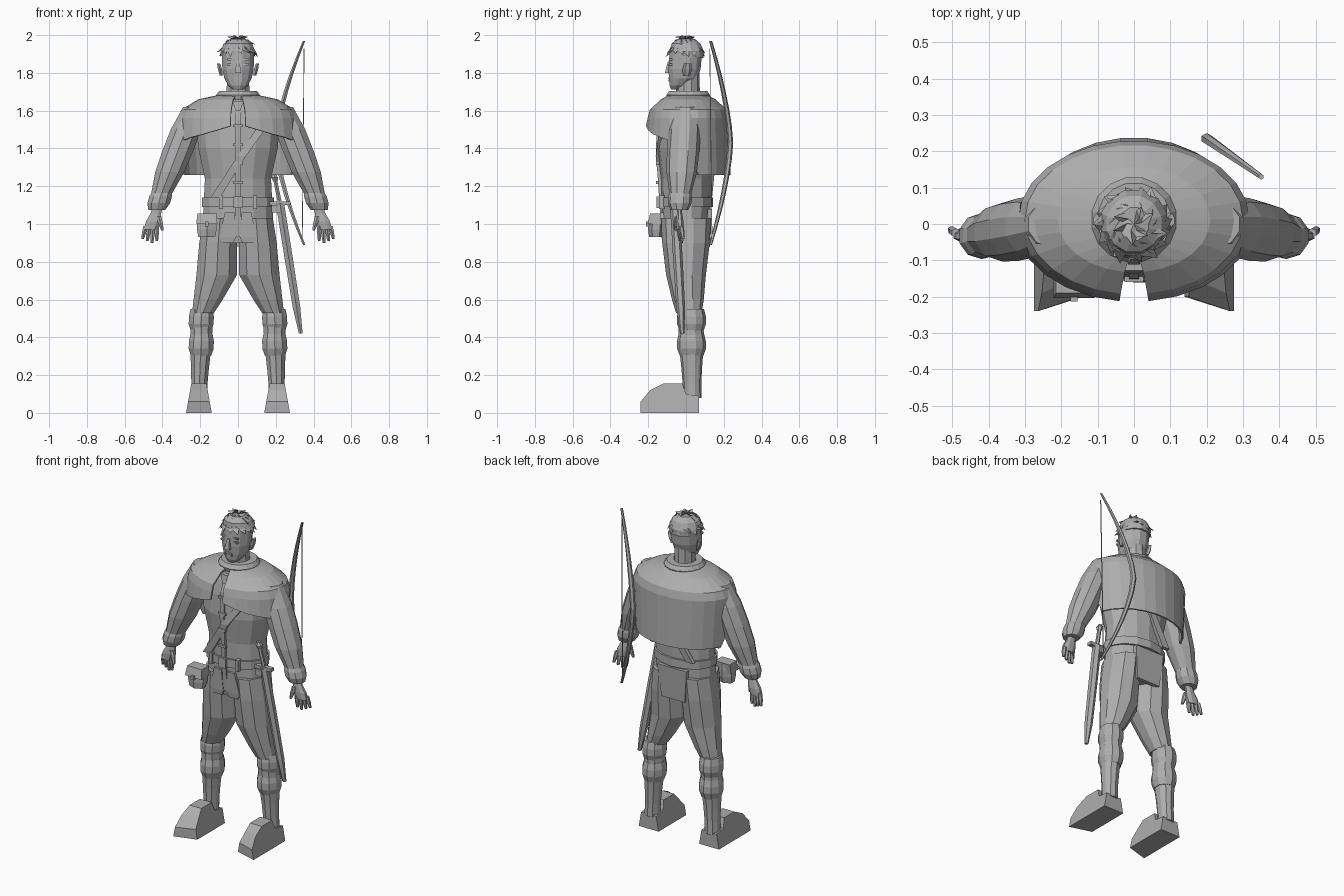
import bpy, bmesh, random
from math import sin, cos, pi, radians
from mathutils import Vector

cube = bpy.data.objects.get("Cube")
if cube:
    bpy.data.objects.remove(cube, do_unlink=True)

grey = bpy.data.materials.new("plain grey")
grey.use_nodes = True
colour = (.42, .42, .42, 1)
grey.diffuse_color = colour
grey.node_tree.nodes["Principled BSDF"].inputs["Base Color"].default_value = colour


def finish(name, bm, mirror=False, thickness=0):
    """Turn a bmesh into a flat shaded object, optionally mirrored or thickened."""
    bmesh.ops.recalc_face_normals(bm, faces=bm.faces)
    mesh = bpy.data.meshes.new(name)
    bm.to_mesh(mesh)
    bm.free()
    mesh.materials.append(grey)
    part = bpy.data.objects.new(name, mesh)
    bpy.context.collection.objects.link(part)
    if thickness:
        part.modifiers.new("thickness", 'SOLIDIFY').thickness = thickness
    if mirror:
        part.modifiers.new("mirror", 'MIRROR')


def bridge(bm, rows, closed=True):
    """Join successive rows of vertices with quads."""
    count = len(rows[0])
    for low, high in zip(rows, rows[1:]):
        for i in range(count if closed else count - 1):
            j = (i + 1) % count
            bm.faces.new((low[i], low[j], high[j], high[i]))


def ring(z, wide, deep, x=0, y=0):
    """A level cross-section: centre, half width and half depth."""
    return Vector((x, y, z)), wide, deep


def loft(name, rings, sides=12, mirror=False):
    """Skin a stack of level cross-sections and cap both ends."""
    bm = bmesh.new()
    grow = 1 / cos(pi / sides)
    angles = [2 * pi * (i + .5) / sides for i in range(sides)]
    rows = []
    for centre, wide, deep in rings:
        rows.append([bm.verts.new(centre + grow * Vector((wide * cos(a), deep * sin(a), 0)))
                     for a in angles])
    bridge(bm, rows)
    bm.faces.new(rows[0])
    bm.faces.new(rows[-1])
    finish(name, bm, mirror)


def taper(name, start, end, widths, flat=1, sides=8, mirror=False):
    """A straight part with evenly spaced widths; flat is depth over width."""
    start, end = Vector(start), Vector(end)
    last = len(widths) - 1
    rings = [(start.lerp(end, i / last), w, w * flat) for i, w in enumerate(widths)]
    loft(name, rings, sides, mirror)


def box(name, z, wide, deep, tall, x=0, y=0, mirror=False):
    loft(name, [ring(z - tall, wide, deep, x, y), ring(z + tall, wide, deep, x, y)], 4, mirror)


# Torso, belt and strap
loft("tunic", [
    ring(z=.9, wide=.17, deep=.11),
    ring(z=1, wide=.187, deep=.125),
    ring(z=1.24, wide=.175, deep=.13),
    ring(z=1.4, wide=.21, deep=.15),
    ring(z=1.52, wide=.22, deep=.14),
    ring(z=1.6, wide=.2, deep=.12),
    ring(z=1.66, wide=.1, deep=.09)], sides=14)
loft("belt", [ring(z=z, wide=.19, deep=.14) for z in (1.09, 1.14)], sides=14)
box("belt_buckle", z=1.115, wide=.024, deep=.01, tall=.03, y=-.145)
box("belt_loops", z=1.115, wide=.01, deep=.014, tall=.035, x=.09, y=-.128, mirror=True)
for name, y in (("chest_strap_front", -.14), ("chest_strap_back", .14)):
    loft(name, [
        ring(z=1.14, wide=.025, deep=.012, x=-.12, y=y * .9),
        ring(z=1.36, wide=.022, deep=.012, x=.02, y=y * 1.06),
        ring(z=1.53, wide=.025, deep=.012, x=.14, y=y * .9)], sides=4)
loft("front_placket", [
    ring(z=.93, wide=.016, deep=.01, y=-.115),
    ring(z=1.1, wide=.012, deep=.01, y=-.13),
    ring(z=1.4, wide=.014, deep=.01, y=-.15),
    ring(z=1.55, wide=.014, deep=.01, y=-.14),
    ring(z=1.66, wide=.014, deep=.01, y=-.09)], sides=4)
for i in range(4):
    box("front_clasp", z=1.22 + i / 10, wide=.026, deep=.008, tall=.007, y=-.152)
loft("front_flaps", [
    ring(z=.9, wide=.03, deep=.012, x=.055, y=-.113),
    ring(z=.93, wide=.045, deep=.012, x=.055, y=-.117),
    ring(z=1.06, wide=.025, deep=.012, x=.045, y=-.124)], sides=4, mirror=True)
loft("back_flap", [
    ring(z=.88, wide=.08, deep=.012, y=.115),
    ring(z=1.08, wide=.1, deep=.012, y=.127)], sides=4)

# Pouch on the belt
hip = -.165
taper("pouch", (hip, -.16, .93), (hip, -.155, 1.05), (.044, .052, .052, .045), flat=.7, sides=6)
taper("pouch_lid", (hip, -.165, 1), (hip, -.155, 1.055), (.056, .05), flat=.7, sides=4)
box("pouch_button", z=1, wide=.01, deep=.008, tall=.012, x=hip, y=-.205)

# Legs with gathered calf wraps
loft("trouser_legs", [
    ring(z=1.03, wide=.09, deep=.125, x=.095),
    ring(z=.9, wide=.1, deep=.12, x=.105),
    ring(z=.73, wide=.107, deep=.1, x=.113),
    ring(z=.6, wide=.077, deep=.08, x=.158, y=.01),
    ring(z=.53, wide=.058, deep=.065, x=.185, y=.015)], sides=10, mirror=True)
taper("calves", (.19, .025, .54), (.207, .033, .08),
      (.06, .058, .058, .053, .047, .043, .043), flat=1.1, sides=10, mirror=True)
for z in (.5, .37):
    taper("calf_wrap", (.196, .03, z - .07), (.193, .028, z + .05),
          (.053, .066, .066, .058), flat=1.1, sides=10, mirror=True)

# Boots: a side profile spread sideways, narrower towards the top
profile = [(-.22, 0), (-.22, .06), (-.17, .12), (-.12, .155), (-.02, .155), (0, .1),
           (.07, .09), (.07, 0)]
bm = bmesh.new()
rows = []
for side in (-1, 1):
    row = []
    for y, z in profile:
        toe_skew = -.02 * side if y < -.15 else 0
        row.append(bm.verts.new((.207 + side * (.068 - .18 * z), y + toe_skew, z)))
    bm.faces.new(row)
    rows.append(row)
bridge(bm, rows)
finish("boots", bm, mirror=True)

# Sleeves, cuffs and hands
taper("sleeves", (.23, 0, 1.62), (.405, -.03, 1.16), (.06, .08, .082, .077, .055),
      sides=10, mirror=True)
taper("cuffs", (.4, -.03, 1.18), (.43, -.035, 1.075), (.05, .06, .06, .045),
      sides=10, mirror=True)
taper("palms", (.422, -.035, 1.1), (.46, -.032, .97), (.027, .028, .04, .037),
      flat=.5, mirror=True)
for i in range(4):
    x, y = .43 + i / 50, -.04 + i / 200
    taper("finger", (x, y, .99), (x + i / 200, y + .01, .9 + abs(i - 1) / 100),
          (.011, .011, .007), sides=6, mirror=True)
taper("thumbs", (.42, -.045, 1.04), (.4, -.055, .965), (.014, .012, .007), sides=6, mirror=True)


# Shoulder cape: open at the front, long behind the arms
def hem_height(turn):
    if turn > 100:
        return 1.26
    return 1.53 - turn / 600 if turn < 30 else 1.48 - (turn - 30) / 900


def cape_row(bm, wide, deep, height=None, columns=26, gap=7):
    row = []
    for i in range(columns):
        turn = gap + i * (360 - 2 * gap) / (columns - 1)
        a = radians(turn)
        z = height or hem_height(min(turn, 360 - turn))
        tuck = .9 if z < 1.3 else 1
        row.append(bm.verts.new((wide * tuck * sin(a), .012 - deep * cos(a), z)))
    return row


bm = bmesh.new()
bridge(bm, [
    cape_row(bm, wide=.095, deep=.1, height=1.685),
    cape_row(bm, wide=.21, deep=.145, height=1.66),
    cape_row(bm, wide=.3, deep=.205, height=1.605),
    cape_row(bm, wide=.318, deep=.217, height=1.56),
    cape_row(bm, wide=.33, deep=.226)], closed=False)
finish("shoulder_cape", bm, thickness=.01)
taper("cape_collar", (0, .012, 1.66), (0, .012, 1.705), (.11, .116, .1), sides=16)
taper("cape_clasp", (0, -.13, 1.6), (0, -.11, 1.65), (.012, .03), flat=.6, sides=4)

# Head and face
taper("neck", (0, .01, 1.62), (0, .01, 1.8), (.07, .06, .058), sides=10)
loft("head", [
    ring(z=1.712, wide=.026, deep=.024, y=-.055),
    ring(z=1.732, wide=.05, deep=.052, y=-.035),
    ring(z=1.77, wide=.072, deep=.075, y=-.015),
    ring(z=1.82, wide=.083, deep=.085, y=-.008),
    ring(z=1.92, wide=.086, deep=.086),
    ring(z=1.97, wide=.05, deep=.05)])
taper("nose", (0, -.096, 1.8), (0, -.088, 1.86), (.016, .008), sides=4)
for name, z in (("upper_lip", 1.772), ("lower_lip", 1.76)):
    box(name, z=z, wide=.022, deep=.009, tall=.005, y=-.084)
for name, z in (("eyelids", 1.845), ("eyebrows", 1.87)):
    box(name, z=z, wide=.02, deep=.008, tall=.005, x=.037, y=-.082, mirror=True)
taper("ears", (.088, .003, 1.785), (.103, .01, 1.85), (.008, .011, .008), flat=2,
      sides=6, mirror=True)

# Hair: a cap with jagged tufts
loft("hair_cap", [
    ring(z=1.88, wide=.083, deep=.079, y=.014),
    ring(z=1.915, wide=.091, deep=.088, y=.006),
    ring(z=1.955, wide=.075, deep=.077),
    ring(z=1.98, wide=.04, deep=.045)])
random.seed(4)
bm = bmesh.new()
for height, radius, count in ((1.925, .086, 15), (1.96, .065, 11), (1.98, .03, 6)):
    for i in range(count):
        a = 2 * pi * (i + random.uniform(-.3, .3)) / count
        out = Vector((cos(a), sin(a), 0))
        across = Vector((-sin(a), cos(a), 0)) * .022
        up = Vector((0, 0, .018))
        root = out * radius + Vector((0, 0, height))
        lift = random.uniform(-2.5, -.3) if radius > .05 else .6
        tip = bm.verts.new(root + out * random.uniform(.012, .028) + across + up * lift)
        base = (root - across, root + across, root + up - out * .01, root - out * .03)
        corners = [bm.verts.new(corner) for corner in base]
        bm.faces.new(corners)
        for first, second in zip(corners, corners[1:] + corners[:1]):
            bm.faces.new((first, second, tip))
finish("hair_tufts", bm)

# Sword in its scabbard on the left hip
guard = Vector((.222, -.06, 1.11))
pommel = Vector((.19, -.07, 1.265))
taper("scabbard", (.332, -.02, .42), guard, (.01, .02, .021, .022, .022, .022), sides=6)
taper("sword_grip", guard, pommel, (.011, .01), sides=6)
taper("sword_pommel", pommel.lerp(guard, .25), pommel, (.012, .018, .009), sides=6)
box("sword_guard", z=guard.z, wide=.056, deep=.014, tall=.01, x=guard.x, y=guard.y)
box("sword_hanger", z=1.08, wide=.022, deep=.03, tall=.02, x=.2, y=-.055)

# Bow slung across the back
bow = []
for i in range(-6, 7):
    bend = abs(i / 6) ** 1.5
    bow.append(ring(z=1.43 + .09 * i, wide=.014 - .008 * bend, deep=.013 - .006 * bend,
                    x=.2 + .15 * bend, y=.235 - .105 * bend))
loft("bow", bow, sides=6)
taper("bow_string", (.34, .138, .9), (.35, .126, 1.93), (.002, .002), sides=4)
